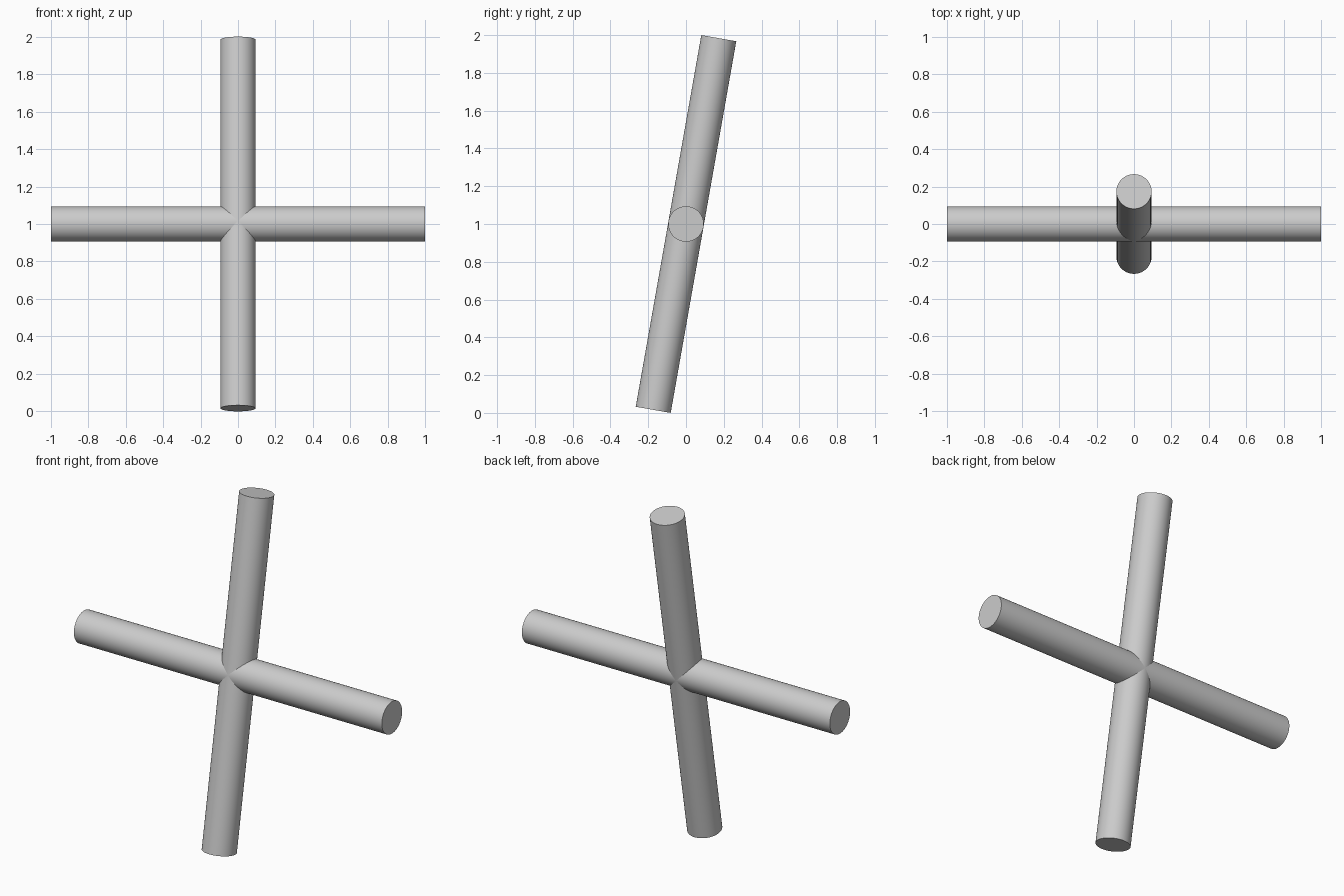
import bpy
from math import radians

cube = bpy.data.objects.get("Cube")
if cube:
    bpy.data.objects.remove(cube, do_unlink=True)

RADIUS = 0.094
LENGTH = 1.998

# Plain grey
grey = bpy.data.materials.new("light_grey")
grey.use_nodes = True
colour = (0.6, 0.6, 0.6, 1)
grey.diffuse_color = colour
grey.node_tree.nodes["Principled BSDF"].inputs["Base Color"].default_value = colour


def rod(name, rotation):
    """Round rod through the centre of the cross."""
    bpy.ops.mesh.primitive_cylinder_add(
        vertices=64, radius=RADIUS, depth=LENGTH, location=(0, 0, 1), rotation=rotation)
    obj = bpy.context.object
    obj.name = name
    obj.data.materials.append(grey)
    bpy.ops.object.shade_smooth_by_angle(angle=radians(30))
    return obj


# Level crossbar and upright leaning towards the back
rod("crossbar", (0, radians(90), 0))
rod("leaning_upright", (radians(-10), 0, 0))
